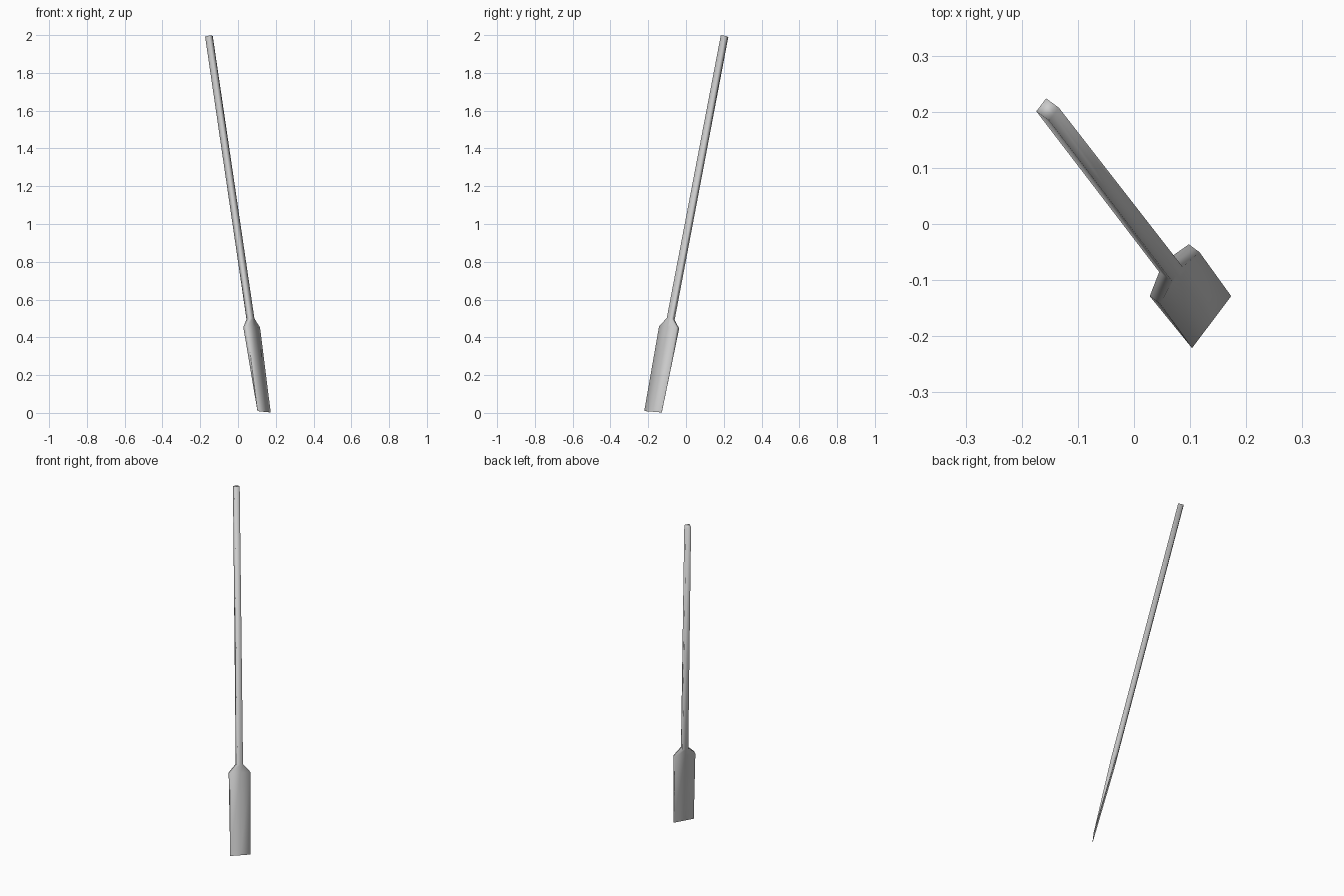
import bpy, bmesh
from mathutils import Vector

if "Cube" in bpy.data.objects:
    bpy.data.objects.remove(bpy.data.objects["Cube"])

# Oar frame: centre of blade tip, leaning axis, blade width and thickness directions
tip = Vector((0.138, -0.1745, 0.006))
top = Vector((-0.154, 0.204, 1.994))
axis = (top - tip).normalized()
width = Vector((0.068, 0.093, 0.0))
width = (width - axis * width.dot(axis)).normalized()
thick = axis.cross(width)
length = (top - tip).length

# Sections along the axis: distance from tip, width, thickness
sections = [
    (0.0, 0.116, 0.001),     # thin blade end
    (0.46, 0.116, 0.024),    # shoulder
    (0.505, 0.032, 0.029),   # neck
    (length, 0.029, 0.029),  # handle end
]
outline = [(-1, -1), (0, -1), (1, -1), (1, 1), (0, 1), (-1, 1)]

bm = bmesh.new()
rings = []
for s, w, t in sections:
    rings.append([bm.verts.new(tip + axis * s + width * (u * w / 2) + thick * (v * t / 2))
                  for u, v in outline])
for a, b in zip(rings, rings[1:]):
    for i in range(6):
        j = (i + 1) % 6
        bm.faces.new((a[i], a[j], b[j], b[i]))
bm.faces.new(rings[-1])
end_cap = bm.faces.new(list(reversed(rings[0])))
bmesh.ops.recalc_face_normals(bm, faces=bm.faces)
for f in bm.faces:
    f.smooth = True

# Keep the blade's end edge crisp so its broad faces shade evenly
bmesh.ops.split_edges(bm, edges=list(end_cap.edges))

mesh = bpy.data.meshes.new("oar")
bm.to_mesh(mesh)
bm.free()
bpy.context.collection.objects.link(bpy.data.objects.new("oar", mesh))
